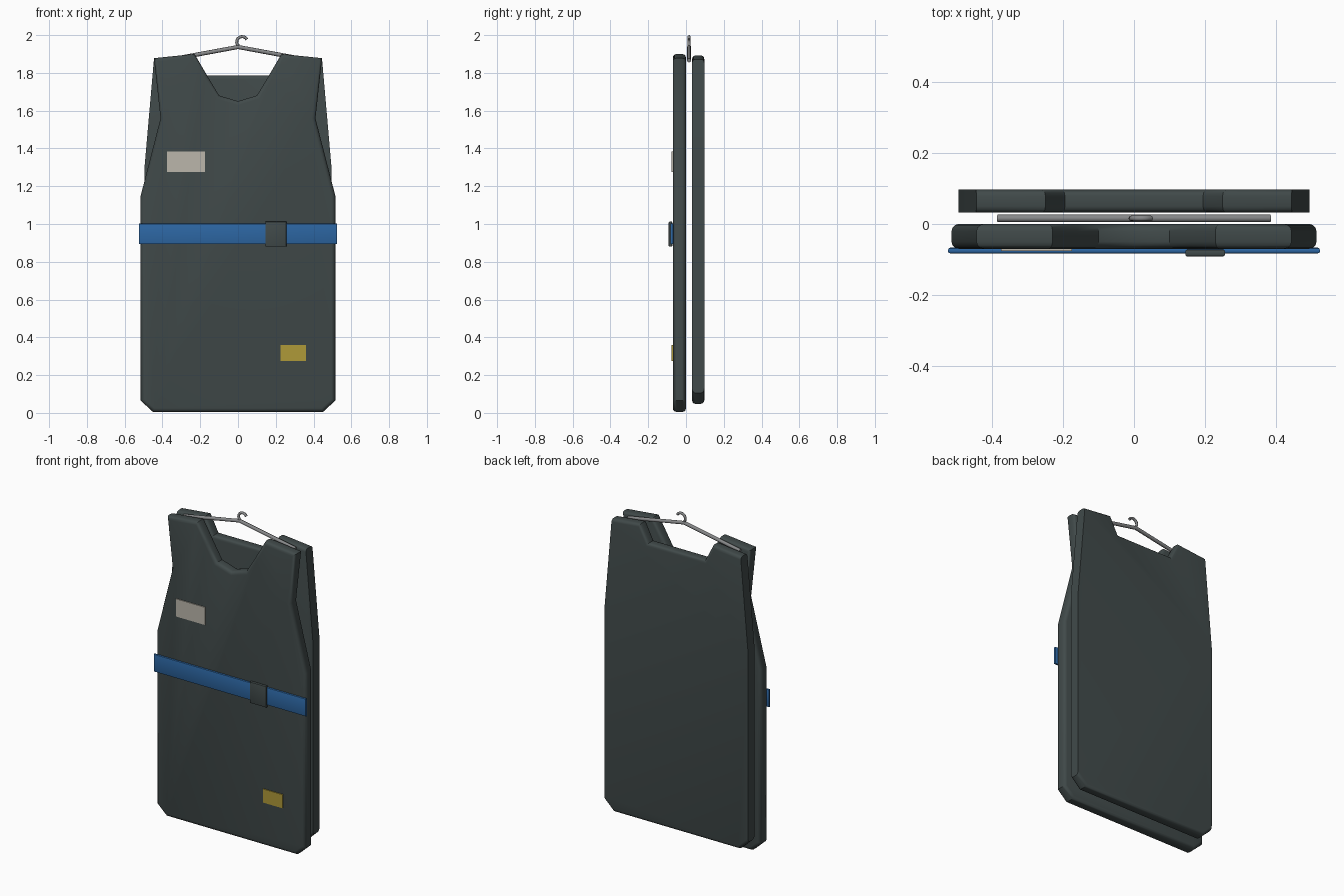
import bpy, bmesh, math

if "Cube" in bpy.data.objects:
    bpy.data.objects.remove(bpy.data.objects["Cube"])


def material(name, rgb):
    m = bpy.data.materials.new(name)
    m.diffuse_color = (*rgb, 1)
    m.use_nodes = True
    m.node_tree.nodes["Principled BSDF"].inputs["Base Color"].default_value = m.diffuse_color
    return m


SLATE = material("slate_vinyl", (0.052, 0.068, 0.068))
BLUE = material("blue_webbing", (0.026, 0.135, 0.37))
CREAM = material("cream_label", (0.50, 0.47, 0.41))
YELLOW = material("yellow_label", (0.43, 0.32, 0.04))
METAL = material("grey_metal", (0.24, 0.245, 0.25))


def mirrored(half):
    """Close an outline from its right half, listed bottom to top."""
    return half + [(-x, z) for x, z in reversed(half) if x > 0]


def slab(name, outline, y0, y1, mat, bevel=0.0, segments=2, sharp_sides=False):
    """Extrude an x-z outline from y0 to y1 and round its rims."""
    bm = bmesh.new()
    front = bm.faces.new([bm.verts.new((x, y0, z)) for x, z in outline])
    ext = bmesh.ops.extrude_face_region(bm, geom=[front], use_keep_orig=True)
    for v in ext["geom"]:
        if isinstance(v, bmesh.types.BMVert):
            v.co.y = y1
    bmesh.ops.recalc_face_normals(bm, faces=bm.faces)
    if bevel:
        rims = []
        for e in bm.edges:
            a, b = e.verts[0].co, e.verts[1].co
            if abs(a.y - b.y) > 1e-5:
                continue
            if sharp_sides and abs(a.z - b.z) > 0.3:
                continue
            rims.append(e)
        bmesh.ops.bevel(bm, geom=rims, offset=bevel, segments=segments,
                        profile=0.5, affect='EDGES', clamp_overlap=True)
        bmesh.ops.recalc_face_normals(bm, faces=bm.faces)
    mesh = bpy.data.meshes.new(name)
    bm.to_mesh(mesh)
    bm.free()
    mesh.materials.append(mat)
    ob = bpy.data.objects.new(name, mesh)
    bpy.context.collection.objects.link(ob)
    bpy.ops.object.select_all(action='DESELECT')
    ob.select_set(True)
    bpy.context.view_layer.objects.active = ob
    bpy.ops.object.shade_smooth_by_angle(angle=math.radians(35))
    return ob


def plate(name, x0, x1, z0, z1, y0, y1, mat, bevel=0.0):
    return slab(name, [(x0, z0), (x1, z0), (x1, z1), (x0, z1)], y0, y1, mat, bevel)


def rod(name, paths, radius):
    """Round wire through x-z points, in the plane between the panels."""
    curve = bpy.data.curves.new(name, 'CURVE')
    curve.dimensions = '3D'
    curve.bevel_depth = radius
    curve.bevel_resolution = 2
    curve.use_fill_caps = True
    for pts in paths:
        s = curve.splines.new('POLY')
        s.points.add(len(pts) - 1)
        for p, (x, z) in zip(s.points, pts):
            p.co = (x, 0.016, z, 1)
    curve.materials.append(METAL)
    ob = bpy.data.objects.new(name, curve)
    bpy.context.collection.objects.link(ob)
    return ob


# Front panel: deep neckline and scooped armholes
front_half = [(0.45, 0.005), (0.515, 0.065), (0.515, 1.15), (0.41, 1.56),
              (0.445, 1.878), (0.23, 1.9), (0.16, 1.78), (0.1, 1.68), (0, 1.65)]
slab("front_panel", mirrored(front_half), -0.07, 0.0, SLATE, 0.02, 3)

# Back panel: shallow neckline and straight tapered sides
back_half = [(0.435, 0.048), (0.495, 0.105), (0.495, 1.3),
             (0.445, 1.872), (0.25, 1.892), (0.195, 1.785)]
slab("back_panel", mirrored(back_half), 0.032, 0.097, SLATE, 0.018, 3, sharp_sides=True)

# Belt and buckle
plate("belt", -0.525, 0.525, 0.893, 1.003, -0.083, -0.067, BLUE, 0.006)
plate("buckle", 0.145, 0.257, 0.88, 1.013, -0.092, -0.072, SLATE, 0.006)

# Label plates
plate("chest_label", -0.375, -0.175, 1.275, 1.385, -0.076, -0.068, CREAM)
plate("hem_label", 0.225, 0.36, 0.275, 0.36, -0.076, -0.068, YELLOW)

# Hanger: sloping arms and a curled hook
rod("hanger_arms", [[(-0.385, 1.866), (0, 1.937), (0.385, 1.866)]], 0.011)
hook = [(0, 1.935), (0, 1.948)]
for i in range(9):
    a = math.radians(205 - i * 22)
    hook.append((0.022 + 0.029 * math.cos(a), 1.963 + 0.029 * math.sin(a)))
rod("hanger_hook", [hook], 0.008)
